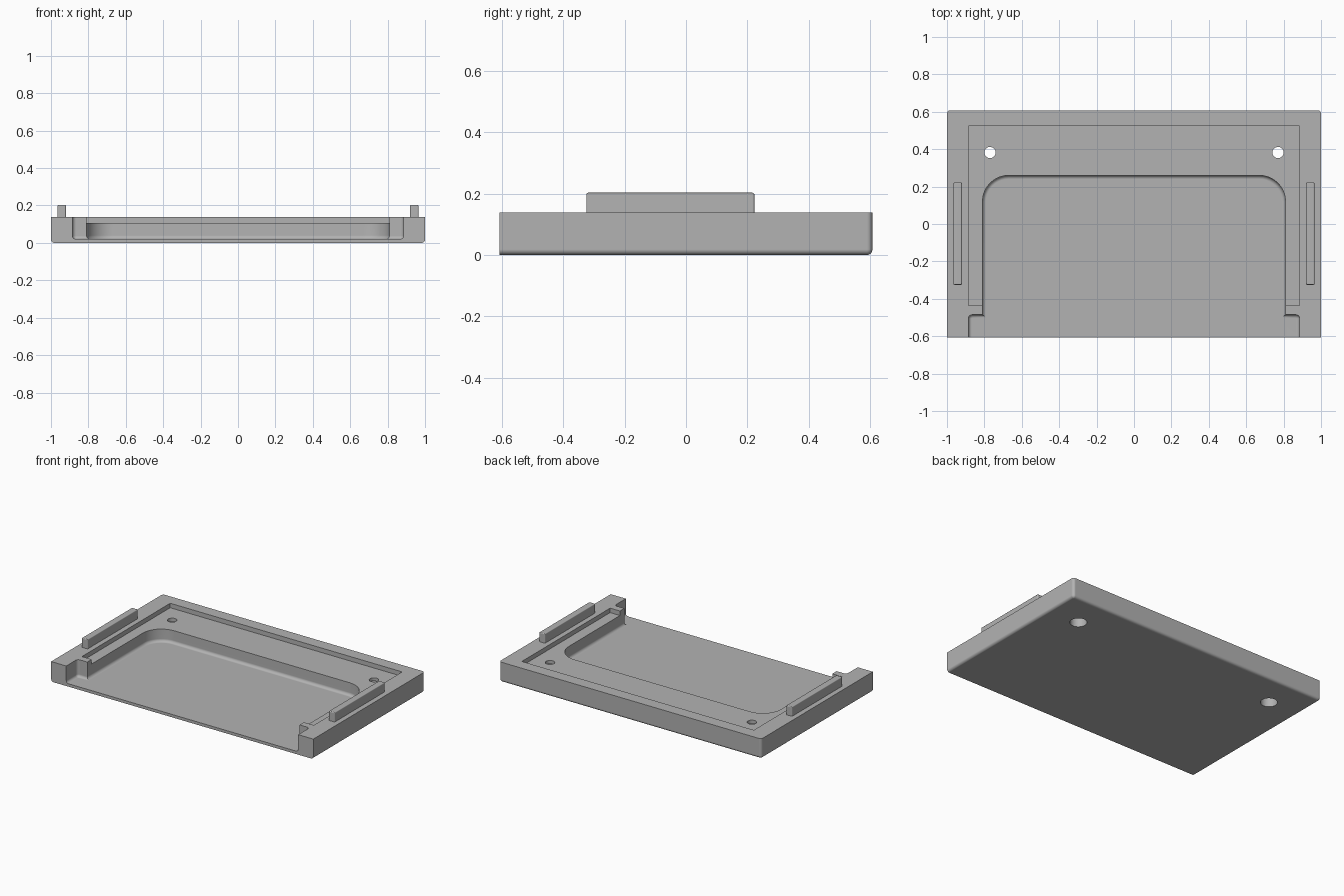
import bpy, bmesh, math
from mathutils import Matrix

if "Cube" in bpy.data.objects:
    bpy.data.objects.remove(bpy.data.objects["Cube"], do_unlink=True)

grey = bpy.data.materials.new("plain grey")
grey.use_nodes = True
colour = (0.45, 0.45, 0.45, 1)
grey.diffuse_color = colour
grey.node_tree.nodes["Principled BSDF"].inputs["Base Color"].default_value = colour


def link(name, bm):
    bmesh.ops.recalc_face_normals(bm, faces=bm.faces)
    mesh = bpy.data.meshes.new(name)
    bm.to_mesh(mesh)
    bm.free()
    mesh.materials.append(grey)
    obj = bpy.data.objects.new(name, mesh)
    bpy.context.collection.objects.link(obj)
    return obj


def block(name, x, y, z, rounds=()):
    """Box from (min, max) ranges; rounds lists (edge test, radius, segments)."""
    bm = bmesh.new()
    bmesh.ops.create_cube(bm, size=1)
    ranges = (x, y, z)
    for v in bm.verts:
        v.co = [r[0] if c < 0 else r[1] for c, r in zip(v.co, ranges)]
    for test, radius, segments in rounds:
        edges = [e for e in bm.edges if test(e.verts[0].co, e.verts[1].co)]
        bmesh.ops.bevel(bm, geom=edges, offset=radius, segments=segments,
                        profile=0.5, affect='EDGES')
    return link(name, bm)


def cylinder(name, x, y, z, radius):
    bm = bmesh.new()
    bmesh.ops.create_cone(bm, cap_ends=True, segments=32, radius1=radius, radius2=radius,
                          depth=z[1] - z[0],
                          matrix=Matrix.Translation((x, y, sum(z) / 2)))
    return link(name, bm)


def upright_at_back(y):
    return lambda a, b: min(a.y, b.y) > y - 0.001 and abs(a.z - b.z) > 0.05


def around_floor(z, front):
    # Floor outline, leaving the open front edge sharp
    return lambda a, b: (max(a.z, b.z) < z + 0.001
                         and max(a.y, b.y) > front + 0.001)


def finish(obj):
    bpy.ops.object.select_all(action='DESELECT')
    obj.select_set(True)
    bpy.context.view_layer.objects.active = obj
    bpy.ops.object.shade_smooth_by_angle(angle=math.radians(35))
    normals = obj.modifiers.new("flat_face_normals", 'WEIGHTED_NORMAL')
    normals.keep_sharp = True


# Tray body with rounded underside and rear corners
FRONT, BACK = -0.608, 0.608
tray = block("tray", (-1, 1), (FRONT, BACK), (0, 0.138),
             [(upright_at_back(BACK), 0.018, 5), (around_floor(0, FRONT), 0.018, 5)])

# Shallow step, deep pocket, wide front opening
cutters = [
    block("step_cutter", (-0.885, 0.885), (-0.437, 0.525), (0.107, 0.3)),
    block("pocket_cutter", (-0.81, 0.81), (-0.8, 0.26), (0.02, 0.3),
          [(upright_at_back(0.26), 0.14, 10), (around_floor(0.02, -0.8), 0.02, 5)]),
    block("opening_cutter", (-0.885, 0.885), (-0.8, -0.485), (0.02, 0.3),
          [(upright_at_back(-0.485), 0.02, 5), (around_floor(0.02, -0.8), 0.018, 5)]),
]
# Screw holes with wide bores underneath
for side in (-1, 1):
    cutters.append(cylinder("hole_cutter", side * 0.77, 0.382, (-0.1, 0.3), 0.03))
    cutters.append(cylinder("bore_cutter", side * 0.77, 0.382, (-0.1, 0.085), 0.053))

bpy.context.view_layer.objects.active = tray
for cutter in cutters:
    cutter.hide_render = True
    cut = tray.modifiers.new("cut", 'BOOLEAN')
    cut.operation = 'DIFFERENCE'
    cut.solver = 'EXACT'
    cut.object = cutter
    bpy.ops.object.modifier_apply(modifier=cut.name)
    bpy.data.objects.remove(cutter, do_unlink=True)
finish(tray)

# Raised rails along both sides
for side, name in ((1, "left_rail"), (-1, "right_rail")):
    xs = sorted((side * 0.92, side * 0.965))
    rail = block(name, xs, (-0.325, 0.223), (0.13, 0.203),
                 [(lambda a, b: max(a.z, b.z) > 0.2, 0.006, 3)])
    finish(rail)
